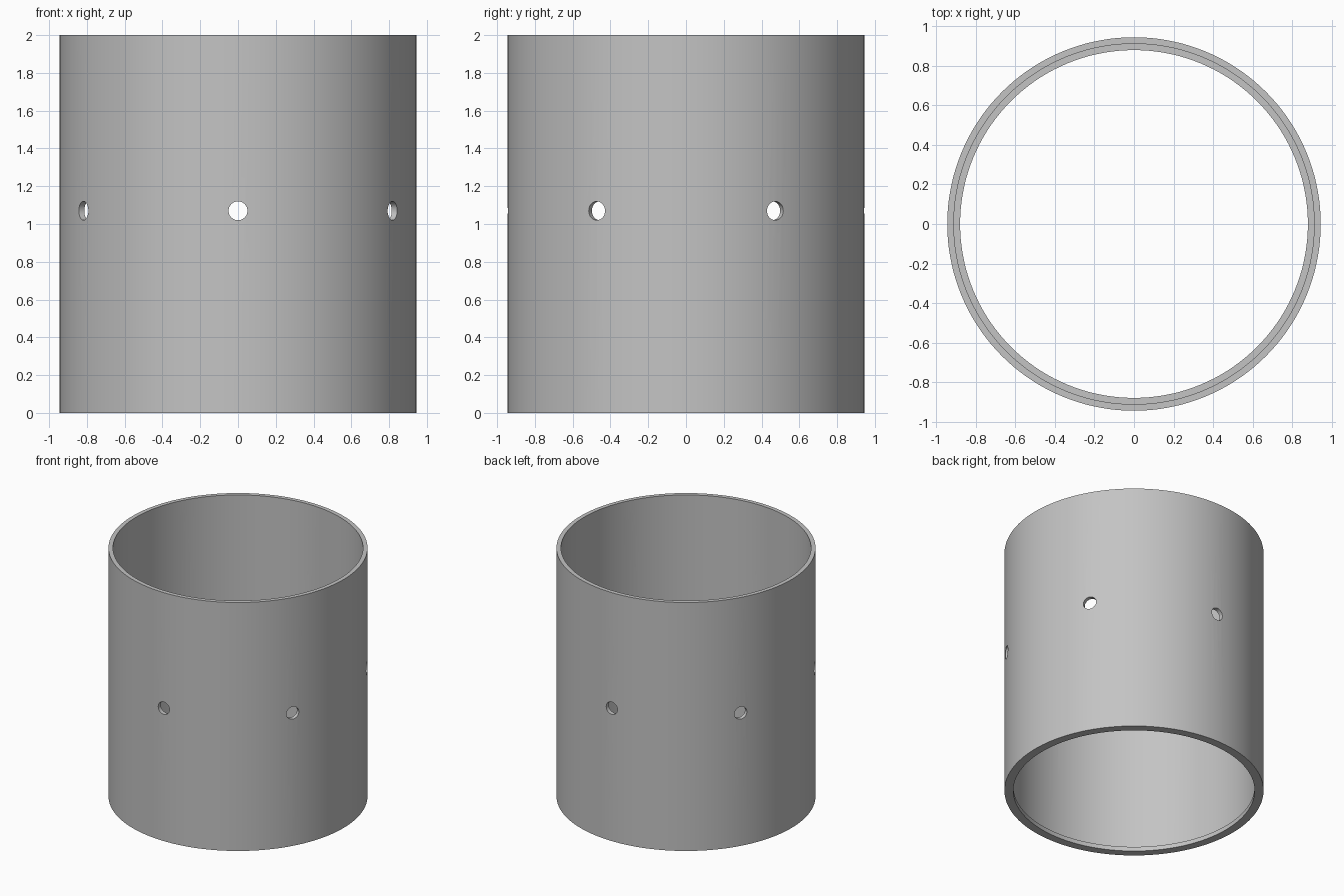
import bpy, bmesh, math
from mathutils import Matrix, Vector

cube = bpy.data.objects.get("Cube")
if cube:
    bpy.data.objects.remove(cube, do_unlink=True)

SEGMENTS = 144
OUTER, BORE, LIP = 0.945, 0.912, 0.88
HEIGHT, LIP_HEIGHT = 2.0, 0.035
HOLE_RADIUS, HOLE_Z, HOLES = 0.05, 1.07, 6

grey = bpy.data.materials.new("plain grey")
grey.use_nodes = True
colour = (0.55, 0.55, 0.55, 1)
grey.diffuse_color = colour
grey.node_tree.nodes["Principled BSDF"].inputs["Base Color"].default_value = colour


def add_object(name, bm):
    bmesh.ops.recalc_face_normals(bm, faces=bm.faces)
    mesh = bpy.data.meshes.new(name)
    bm.to_mesh(mesh)
    bm.free()
    mesh.materials.append(grey)
    obj = bpy.data.objects.new(name, mesh)
    bpy.context.collection.objects.link(obj)
    return obj


# Tube wall with an inward lip at the foot, turned from a closed profile
profile = [(LIP, 0), (OUTER, 0), (OUTER, HEIGHT), (BORE, HEIGHT),
           (BORE, LIP_HEIGHT), (LIP, LIP_HEIGHT)]
bm = bmesh.new()
rings = []
for i in range(SEGMENTS):
    a = math.tau * i / SEGMENTS
    rings.append([bm.verts.new((r * math.cos(a), r * math.sin(a), z)) for r, z in profile])
for i, ring in enumerate(rings):
    after = rings[(i + 1) % SEGMENTS]
    for j in range(len(profile)):
        k = (j + 1) % len(profile)
        bm.faces.new((ring[j], after[j], after[k], ring[k]))
tube = add_object("tube_wall", bm)

# Radial drills for the evenly spaced round holes
bm = bmesh.new()
for i in range(HOLES):
    a = math.pi / 2 + math.tau * i / HOLES
    out = Vector((math.cos(a), math.sin(a), 0))
    place = Matrix.Translation(out * OUTER + Vector((0, 0, HOLE_Z)))
    turn = out.to_track_quat('Z', 'Y').to_matrix().to_4x4()
    bmesh.ops.create_cone(bm, cap_ends=True, segments=32, radius1=HOLE_RADIUS,
                          radius2=HOLE_RADIUS, depth=0.3, matrix=place @ turn)
drills = add_object("hole_cutter", bm)
drills.hide_render = True

# Cut the holes, then discard the cutter
cut = tube.modifiers.new("holes", 'BOOLEAN')
cut.operation = 'DIFFERENCE'
cut.solver = 'EXACT'
cut.object = drills
bpy.ops.object.select_all(action='DESELECT')
tube.select_set(True)
bpy.context.view_layer.objects.active = tube
bpy.ops.object.modifier_apply(modifier=cut.name)
bpy.data.objects.remove(drills, do_unlink=True)

bpy.ops.object.shade_smooth_by_angle(angle=math.radians(30))
